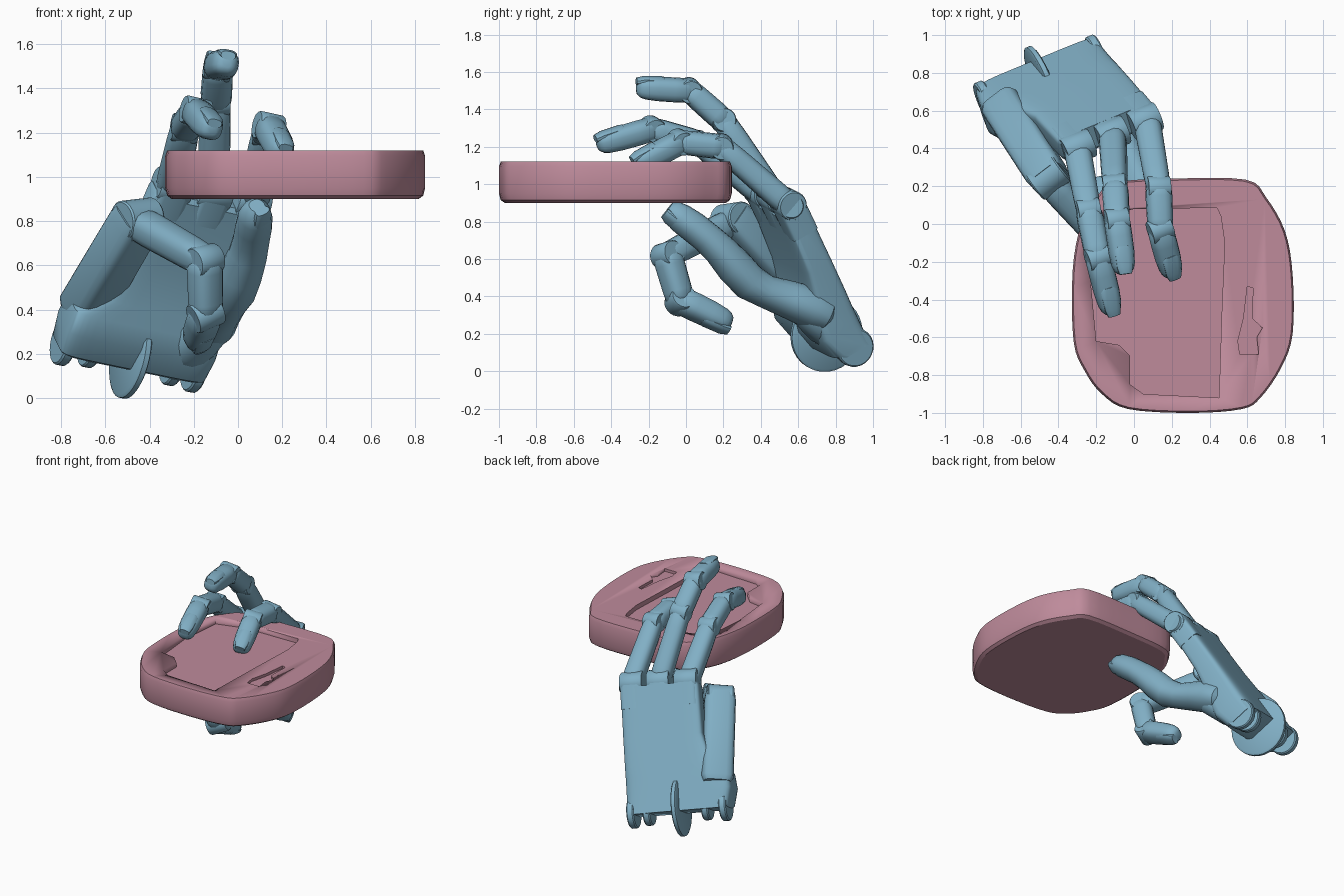
import bpy, bmesh
from math import cos, sin, pi, copysign
from mathutils import Vector as V

if "Cube" in bpy.data.objects:
    bpy.data.objects.remove(bpy.data.objects["Cube"])


def material(name, rgb):
    m = bpy.data.materials.new(name)
    m.diffuse_color = (*rgb, 1)
    m.use_nodes = True
    m.node_tree.nodes["Principled BSDF"].inputs["Base Color"].default_value = m.diffuse_color
    return m


BLUE = material("blue_shell", (0.22, 0.43, 0.56))
PINK = material("pink_clay", (0.52, 0.26, 0.33))

# Hand frame: U across knuckles, D toward fingertips, P out of the palm side
O = V((-0.195, 0.994, 0.173))
U = V((0.908, 0.375, -0.187)).normalized()
D = V((0.342, -0.404, 0.849)).normalized()
P = U.cross(D).normalized()


def hand(u, v, w):
    return O + U * u + D * v + P * w


def finish(name, bm, mat, angle=35):
    bmesh.ops.recalc_face_normals(bm, faces=bm.faces)
    me = bpy.data.meshes.new(name)
    bm.to_mesh(me)
    bm.free()
    ob = bpy.data.objects.new(name, me)
    bpy.context.collection.objects.link(ob)
    me.materials.append(mat)
    bpy.ops.object.select_all(action='DESELECT')
    ob.select_set(True)
    bpy.context.view_layer.objects.active = ob
    bpy.ops.object.shade_smooth_by_angle(angle=angle * pi / 180)
    return ob


def skin(bm, rings):
    """Joins rings of points into a closed tube with capped ends."""
    rows = [[bm.verts.new(p) for p in r] for r in rings]
    n = len(rows[0])
    for a, b in zip(rows, rows[1:]):
        for i in range(n):
            j = (i + 1) % n
            bm.faces.new((a[i], a[j], b[j], b[i]))
    bm.faces.new(rows[0][::-1])
    bm.faces.new(rows[-1])


def oval(c, x, y, rx, ry, e=0.75, n=16):
    """Superellipse ring; small e is boxy, 1 is round."""
    def f(t):
        return copysign(abs(t) ** e, t)
    ts = [2 * pi * (i + 0.5) / n for i in range(n)]
    return [c + x * (rx * f(cos(t))) + y * (ry * f(sin(t))) for t in ts]


def pin(bm, c, axis, r, width, n=24):
    """Disc or hinge pin centred on c."""
    a = axis.normalized()
    x = a.orthogonal().normalized()
    y = a.cross(x)
    skin(bm, [oval(c + a * t, x, y, r * k, r * k, 1, n)
              for t, k in ((-width / 2, 0.93), (-width / 2 + 0.008, 1),
                           (width / 2 - 0.008, 1), (width / 2, 0.93))])


def frame(a, side):
    s = (side - a * (side.dot(a) / a.length_squared)).normalized()
    return s, a.normalized().cross(s)


def nail(bm, start, a, s, up, r):
    base = start + up * r * 0.75
    skin(bm, [oval(base + a * t - up * drop, s, up, r * k, r * 0.3, 0.8, 12)
              for t, k, drop in ((0.5, 0.5, 0.0), (0.55, 0.7, 0.0),
                                 (0.88, 0.68, 0.004), (1.01, 0.52, 0.014))])


BODY = ((-0.02, 0.8), (0.06, 0.97), (0.2, 1), (0.78, 0.97), (0.94, 0.93), (1.0, 0.8))
TIP = ((-0.04, 0.75), (0.05, 0.97), (0.3, 1), (0.6, 1), (0.82, 0.93),
       (0.92, 0.8), (0.98, 0.58), (1.0, 0.3))


def finger(name, side, pts, radii):
    """Three tapered segments with hinge pins and a nail."""
    pts = [V(p) for p in pts]
    bm = bmesh.new()
    for i in range(3):
        a = pts[i + 1] - pts[i]
        s, up = frame(a, side)
        rings = []
        for t, k in (TIP if i == 2 else BODY):
            r = (radii[i] * (1 - t) + radii[i + 1] * t) * k
            rings.append(oval(pts[i] + a * t, s, up, r, r * 0.95))
        skin(bm, rings)
        pin(bm, pts[i], s, radii[i] * 0.92, radii[i] * 1.7)
    nail(bm, pts[2], a, s, up, radii[3])
    return finish(name, bm, BLUE)


# Fingers above the slab and the curled little finger below it
finger("index_finger", U, [hand(-0.06, 0.87, 0.08), (0.13, 0.19, 1.2), (0.14, -0.03, 1.225), (0.205, -0.275, 1.1)],
       (0.073, 0.07, 0.07, 0.065))
finger("middle_finger", U, [hand(-0.26, 0.87, 0.08), (-0.1, 0.2, 1.34), (-0.09, 0.02, 1.5), (-0.05, -0.265, 1.515)],
       (0.073, 0.07, 0.07, 0.065))
finger("ring_finger", U, [hand(-0.46, 0.85, 0.08), (-0.24, 0.07, 1.22), (-0.19, -0.18, 1.295), (-0.115, -0.475, 1.21)],
       (0.073, 0.07, 0.07, 0.065))
finger("little_finger", V((0.8, 0.6, 0.23)), [(-0.45, 0.23, 0.79), (-0.15, -0.1, 0.62), (-0.145, -0.03, 0.38),
       (-0.19, 0.24, 0.25)], (0.08, 0.077, 0.077, 0.068))

# Thumb: one smooth swelling tube with a nail (centre, radius)
path = [((-0.15, 0.77, 0.29), 0.05), ((-0.14, 0.75, 0.30), 0.09), ((-0.12, 0.68, 0.335), 0.108),
        ((-0.09, 0.56, 0.38), 0.098), ((-0.05, 0.43, 0.425), 0.085), ((-0.02, 0.34, 0.475), 0.094),
        ((0.01, 0.26, 0.56), 0.096), ((0.045, 0.18, 0.65), 0.085), ((0.06, 0.11, 0.715), 0.08),
        ((0.07, 0.04, 0.77), 0.08), ((0.078, -0.03, 0.82), 0.075), ((0.084, -0.075, 0.855), 0.06),
        ((0.086, -0.095, 0.87), 0.035)]
path = [(V(c), r) for c, r in path]
side = V((-0.23, -0.12, -0.13))
bm = bmesh.new()
rings = []
for i, (c, r) in enumerate(path):
    s, up = frame(path[min(i + 1, len(path) - 1)][0] - path[max(i - 1, 0)][0], side)
    rings.append(oval(c, s, up, r, r, 0.85))
skin(bm, rings)
a = path[-1][0] - path[8][0]
nail(bm, path[8][0], a, *frame(a, side), 0.07)
finish("thumb", bm, BLUE)

# Palm: boxy sections widening to the wrist (v, u min, thickness)
bm = bmesh.new()
rings = []
for v, u0, w in ((-0.02, -0.70, 0.20), (0.0, -0.72, 0.23), (0.12, -0.74, 0.26), (0.22, -0.73, 0.24),
                 (0.30, -0.62, 0.21), (0.5, -0.56, 0.17), (0.83, -0.55, 0.15), (0.85, -0.54, 0.13)):
    rings.append(oval(hand(u0 / 2, v, w / 2), U, P, -u0 / 2, w / 2, 0.28, 32))
skin(bm, rings)
finish("palm", bm, BLUE)

# Heel pad under the thumb
bm = bmesh.new()
a, b = hand(-0.14, 0.03, 0.14), V((-0.13, 0.64, 0.33))
skin(bm, [oval(a.lerp(b, t), U, P, r, r * 0.9, 0.9) for t, r in
          ((-0.1, 0.04), (0, 0.09), (0.3, 0.11), (0.8, 0.11), (1.1, 0.08), (1.2, 0.03))])
finish("thumb_base", bm, BLUE)

# Knuckle lugs on the end of the palm, with narrow slots between
bm = bmesh.new()
for u, v in ((-0.075, 0.88), (-0.265, 0.88), (-0.46, 0.87)):
    pin(bm, hand(u, v, 0.078), U, 0.08, 0.155)
    skin(bm, [oval(hand(u, t, 0.078), U, P, 0.077, 0.078, 0.3) for t in (0.7, v)])
finish("knuckle_lugs", bm, BLUE)

# Separate boxy outer hand bone carrying the little finger
bm = bmesh.new()
a, b = V((-0.69, 0.62, 0.41)), V((-0.455, 0.25, 0.81))
d = (b - a).normalized()
s, n = frame(d, V((0.8, 0.6, 0.1)))
skin(bm, [oval(a.lerp(b, t), s, n, 0.11 * k, 0.1 * k, 0.45)
          for t, k in ((-0.06, 0.85), (0, 1), (0.95, 0.97), (1.04, 0.9))])
pin(bm, b, s, 0.09, 0.18)
finish("outer_hand_bone", bm, BLUE)

# Wrist hinge tabs and the large centre disc
bm = bmesh.new()
for u, r in ((-0.03, 0.105), (-0.14, 0.095), (-0.55, 0.09), (-0.68, 0.105)):
    pin(bm, hand(u, 0.0, 0.1), U, r, 0.05)
pin(bm, hand(-0.36, 0.02, 0.12), U, 0.203, 0.04, 32)
finish("wrist_tabs", bm, BLUE)


# Slab: rounded outline with narrow chamfered rims
def smooth_loop(pts, steps=4):
    out, n = [], len(pts)
    for i in range(n):
        p0, p1, p2, p3 = (V(pts[(i + k) % n]) for k in (-1, 0, 1, 2))
        for j in range(steps):
            t = j / steps
            out.append(0.5 * (2 * p1 + (p2 - p0) * t + (2 * p0 - 5 * p1 + 4 * p2 - p3) * t * t
                              + (3 * p1 - p0 - 3 * p2 + p3) * t ** 3))
    return out


outline = smooth_loop([(-0.1, 0.22), (0.2, 0.24), (0.59, 0.235), (0.70, 0.14), (0.8, -0.04), (0.84, -0.27),
                       (0.84, -0.58), (0.78, -0.76), (0.67, -0.92), (0.57, -0.98), (0.3, -1.0), (-0.03, -0.98),
                       (-0.17, -0.9), (-0.26, -0.78), (-0.32, -0.62), (-0.325, -0.25), (-0.28, 0.0), (-0.2, 0.14)])
centre = V((0.26, -0.38))
bm = bmesh.new()
skin(bm, [[V((*(centre + (p - centre) * k), z)) for p in outline]
          for k, z in ((0.95, 0.9), (0.985, 0.915), (1.0, 0.95), (1.0, 1.095), (0.985, 1.12))])
slab = finish("slab", bm, PINK, 30)

# Shallow window and slot cut into the slab's top
cuts = {
    "window_cutter": (1.085, [(0.0, 0.08), (0.44, 0.085), (0.46, 0.04), (0.48, -0.1), (0.465, -0.45), (0.45, -0.92),
                              (0.05, -0.9), (-0.02, -0.85), (-0.02, -0.7), (-0.08, -0.64), (-0.2, -0.62),
                              (-0.23, -0.3), (-0.2, 0.02)]),
    "slot_cutter": (1.1, [(0.6, -0.33), (0.63, -0.34), (0.625, -0.5), (0.68, -0.55), (0.65, -0.6),
                          (0.66, -0.69), (0.56, -0.69), (0.55, -0.62), (0.58, -0.5)]),
}
for name, (depth, pts) in cuts.items():
    bm = bmesh.new()
    skin(bm, [[V((*p, z)) for p in pts] for z in (depth, 1.2)])
    cutter = finish(name, bm, PINK)
    mod = slab.modifiers.new(name, 'BOOLEAN')
    mod.operation, mod.solver, mod.object = 'DIFFERENCE', 'EXACT', cutter
    bpy.context.view_layer.objects.active = slab
    bpy.ops.object.modifier_apply(modifier=name)
    bpy.data.objects.remove(cutter)
